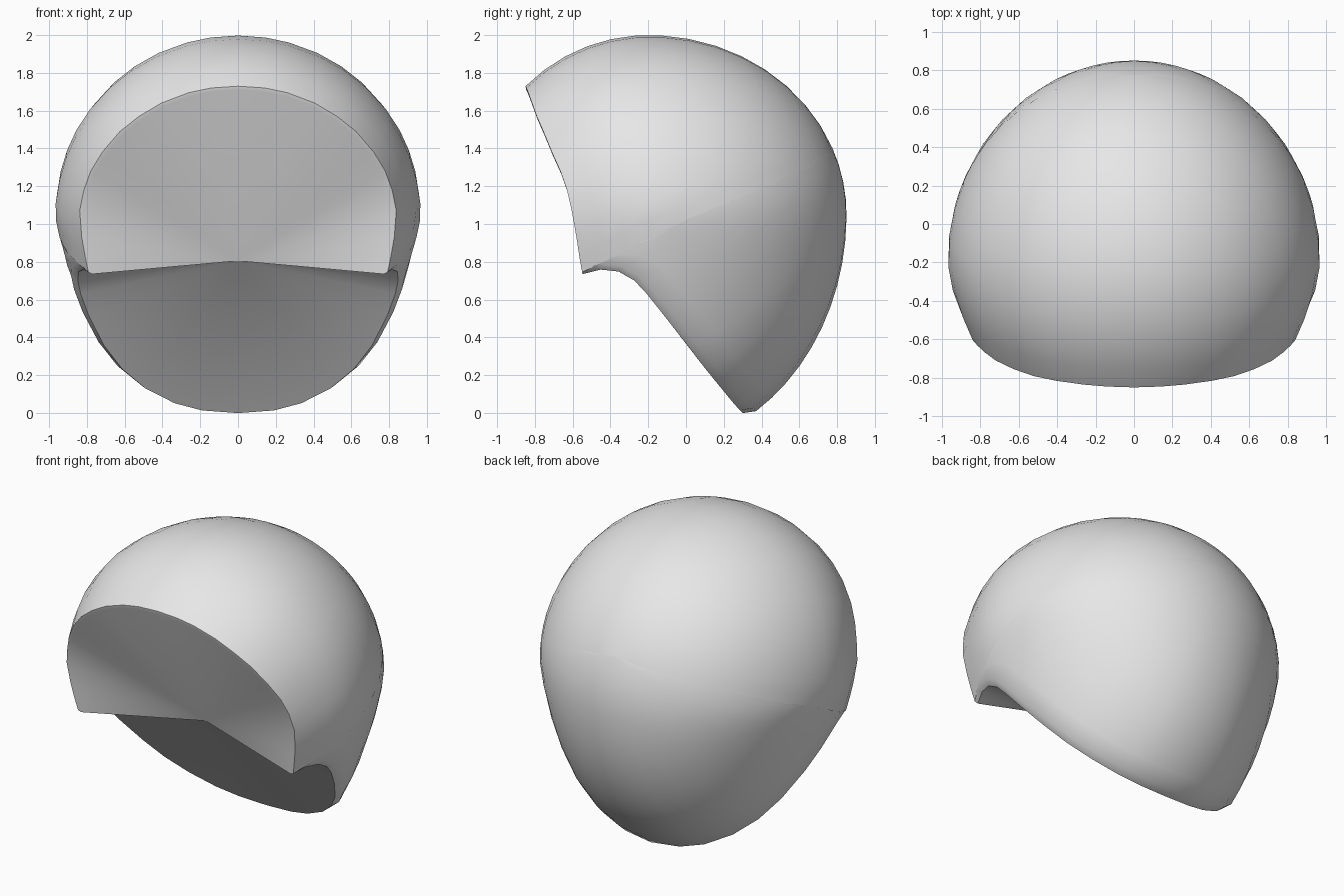
import bpy, bmesh, math
from mathutils import Vector

if "Cube" in bpy.data.objects:
    bpy.data.objects.remove(bpy.data.objects["Cube"])

# Outer rim in side profile (y, z): forehead -> cheek corner -> ear notch -> nape
FRONT = [(-.85, 1.73), (-.845, 1.72), (-.835, 1.695), (-.815, 1.64), (-.79, 1.57),
         (-.755, 1.49), (-.71, 1.38), (-.665, 1.28), (-.63, 1.18), (-.605, 1.07),
         (-.58, .93), (-.565, .83), (-.55, .745)]
LOWER = [(-.5, .775), (-.44, .787), (-.34, .775), (-.25, .725), (-.18, .655),
         (-.08, .535), (.05, .375), (.15, .25), (.24, .145), (.31, .065),
         (.35, .025), (.37, .01)]
RIM = FRONT + LOWER
CENTRE = Vector((0, -.2, 1.05))
POLE = Vector((0, .75, .3)).normalized()
RINGS = 14


def radii(y, z):
    return (1.05 if y > 0 else .93), (.95 if z > 0 else 1.24)


def to_unit(y, z):
    """Point on the unit sphere for a side-profile position."""
    dy, dz = y - CENTRE.y, z - CENTRE.z
    ry, rz = radii(dy, dz)
    uy, uz = dy / ry, dz / rz
    return Vector((math.sqrt(max(0, 1 - uy * uy - uz * uz)), uy, uz)).normalized()


def to_shell(u):
    """Unit sphere to the egg-shaped shell, tapered at the jaw and the cheeks."""
    ry, rz = radii(u.y, u.z)
    p = CENTRE + Vector((u.x * .97, u.y * ry, u.z * rz))
    if p.z < 1.05:
        p.x *= 1 - .06 * math.sin(math.pi * min(1, (1.05 - p.z) / 1.05))
    cheek = min(1, max(0, (-.2 - p.y) / .35)) * min(1, max(0, (1.7 - p.z) / .5))
    p.x *= 1 - .04 * cheek
    return p


def inner_rim(i, p):
    """Inner edge of the rim: thin at the face, wider toward the nape."""
    k = i - len(FRONT) + 1
    if k <= 0:
        return Vector((p.x * .975, p.y + .004, p.z - .02 + .01 * i / (len(FRONT) - 1)))
    t = k / len(LOWER)
    return Vector((p.x * .96, p.y - .07 * t, p.z - .01 - .022 * (1 - t)))


# Half of the columns, from pole to rim
columns = []
for i, (y, z) in enumerate(RIM):
    u = to_unit(y, z)
    if i in (0, len(RIM) - 1):
        u.x = 0
        u.normalize()
    ang = math.acos(max(-1, min(1, u.dot(POLE))))
    col = []
    for r in range(1, RINGS + 1):
        t = r / RINGS
        col.append(to_shell((POLE * math.sin((1 - t) * ang) + u * math.sin(t * ang)) / math.sin(ang)))
    col.append(inner_rim(i, col[-1]))
    columns.append(col)
# Mirrored half closes the loop
columns += [[Vector((-p.x, p.y, p.z)) for p in c] for c in reversed(columns[1:-1])]

bm = bmesh.new()
pole = bm.verts.new(to_shell(POLE))
hub = bm.verts.new((0, -.34, .805))
cols = [[bm.verts.new(p) for p in c] for c in columns]
for a, b in zip(cols, cols[1:] + cols[:1]):
    bm.faces.new((pole, a[0], b[0]))              # crown of the shell
    for r in range(RINGS):                        # shell and rim band
        bm.faces.new((a[r], a[r + 1], b[r + 1], b[r]))
    bm.faces.new((a[-1], hub, b[-1]))             # sunken face and neck lining
bmesh.ops.recalc_face_normals(bm, faces=bm.faces)
mesh = bpy.data.meshes.new("hair_cap")
bm.to_mesh(mesh)
bm.free()

cap = bpy.data.objects.new("hair_cap", mesh)
bpy.context.collection.objects.link(cap)
grey = bpy.data.materials.new("light_grey")
grey.diffuse_color = (.8, .8, .8, 1)
grey.use_nodes = True
grey.node_tree.nodes["Principled BSDF"].inputs["Base Color"].default_value = grey.diffuse_color
mesh.materials.append(grey)

bpy.context.view_layer.objects.active = cap
cap.select_set(True)
bpy.ops.object.shade_smooth_by_angle(angle=math.radians(35))
